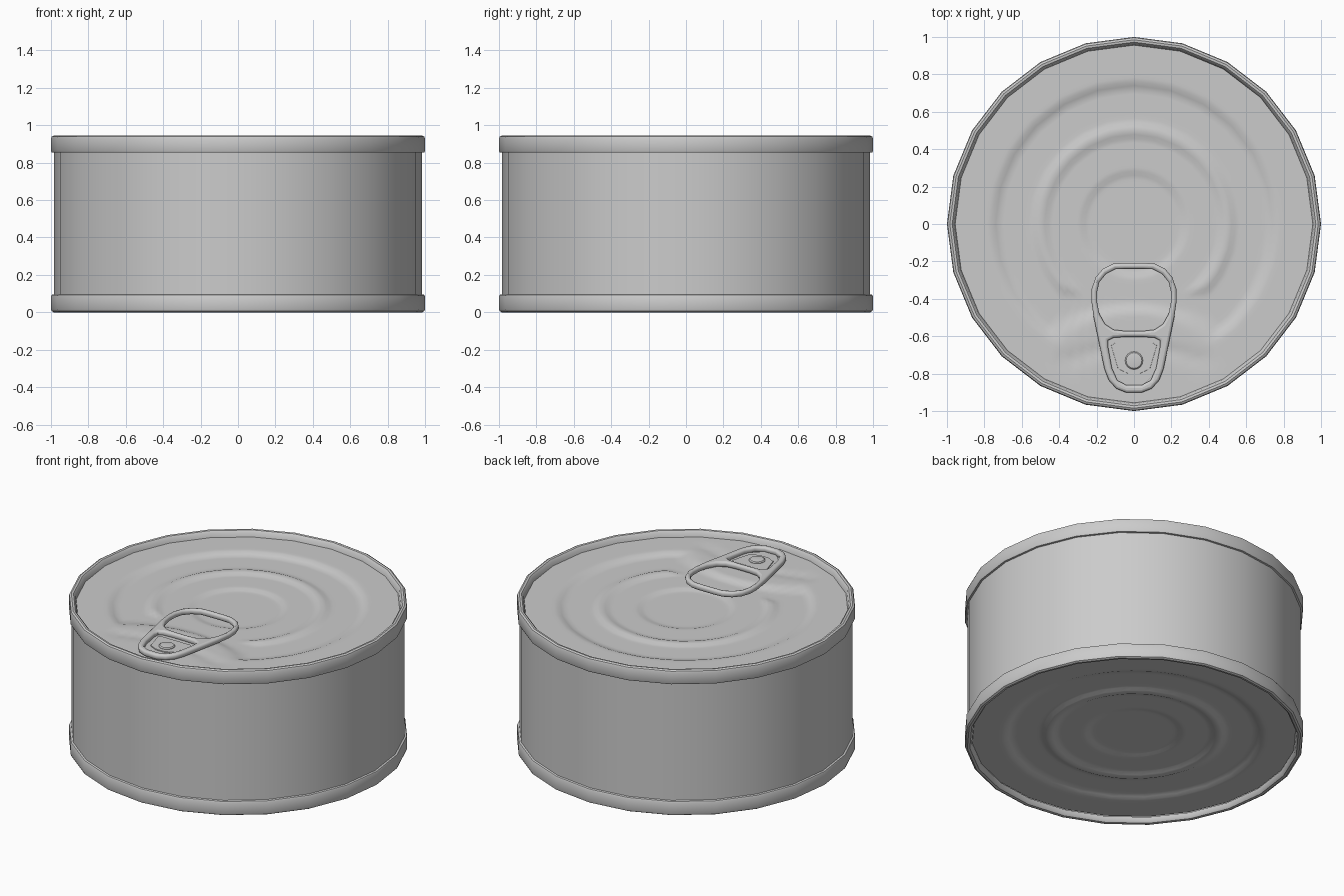
import bpy, bmesh, math

if "Cube" in bpy.data.objects:
    bpy.data.objects.remove(bpy.data.objects["Cube"])

SIDES = 24


def finish(name, bm, angle=35):
    bmesh.ops.remove_doubles(bm, verts=bm.verts, dist=1e-5)
    me = bpy.data.meshes.new(name)
    bm.to_mesh(me)
    bm.free()
    ob = bpy.data.objects.new(name, me)
    bpy.context.collection.objects.link(ob)
    smooth(ob, angle)
    return ob


def smooth(ob, angle=35):
    bpy.ops.object.select_all(action='DESELECT')
    ob.select_set(True)
    bpy.context.view_layer.objects.active = ob
    bpy.ops.object.shade_smooth_by_angle(angle=math.radians(angle))


def lathe(name, profile, sides=SIDES, centre=(0, 0)):
    bm = bmesh.new()
    rings = [[bm.verts.new((centre[0] + r * math.cos(2 * math.pi * i / sides),
                            centre[1] + r * math.sin(2 * math.pi * i / sides), z))
              for i in range(sides)] for r, z in profile]
    for a, b in zip(rings, rings[1:]):
        for i in range(sides):
            j = (i + 1) % sides
            bm.faces.new((a[i], a[j], b[j], b[i]))
    return finish(name, bm)


def step(d, width=0.03):
    # 1 inside (d < 0), 0 outside, with a soft slope between
    t = min(max(0.5 - d / (2 * width), 0), 1)
    return t * t * (3 - 2 * t)


def lid_height(x, y):
    r = math.hypot(x, y)
    panel = max(r - 0.74, 0.74 - math.hypot(x, y + 1.19))
    groove = max(abs(r - 0.50) - 0.03, -0.36 - y)
    z = 0.905 - 0.018 * step(panel)
    z += 0.012 * step(groove, 0.02) - 0.010 * step(r - 0.27, 0.02)
    # curved crease beneath the tab
    crease = max(abs(math.hypot(x, y + 1.58) - 0.92) - 0.03, abs(x) - 0.38)
    return z - 0.008 * step(crease, 0.02)


def base_height(x, y):
    r = math.hypot(x, y)
    return (0.04 + 0.018 * step(r - 0.74) - 0.014 * step(abs(r - 0.50) - 0.03, 0.02)
            + 0.010 * step(r - 0.27, 0.02))


def disc(name, radius, height, flip=False, segs=96, rings=44):
    # pressed end panel: polar grid following the 24-sided outline at its edge
    bm = bmesh.new()
    wedge = 2 * math.pi / SIDES
    grid = []
    for k in range(1, rings + 1):
        row = []
        for i in range(segs):
            a = 2 * math.pi * i / segs
            edge = math.cos(wedge / 2) / math.cos(a % wedge - wedge / 2)
            r = radius * k / rings * edge
            x, y = r * math.cos(a), r * math.sin(a)
            row.append(bm.verts.new((x, y, height(x, y))))
        grid.append(row)
    centre = bm.verts.new((0, 0, height(0, 0)))
    for i in range(segs):
        j = (i + 1) % segs
        bm.faces.new((centre, grid[0][i], grid[0][j]))
        for a, b in zip(grid, grid[1:]):
            bm.faces.new((a[i], b[i], b[j], a[j]))
    if flip:
        bmesh.ops.reverse_faces(bm, faces=bm.faces)
    return finish(name, bm)


def plate(name, halves, z, extrude, bevel):
    # mirrored 2D outlines (first solid, the rest holes), filled and rounded
    cu = bpy.data.curves.new(name, 'CURVE')
    cu.dimensions, cu.fill_mode = '2D', 'BOTH'
    cu.extrude, cu.bevel_depth, cu.bevel_resolution, cu.offset = extrude, bevel, 2, -bevel
    for half in halves:
        pts = half + [(-x, y) for x, y in reversed(half)]
        sp = cu.splines.new('POLY')
        sp.points.add(len(pts) - 1)
        for p, (x, y) in zip(sp.points, pts):
            p.co = (x, y, 0, 1)
        sp.use_cyclic_u = True
    ob = bpy.data.objects.new(name, cu)
    ob.location.z = z
    bpy.context.collection.objects.link(ob)
    bpy.ops.object.select_all(action='DESELECT')
    ob.select_set(True)
    bpy.context.view_layer.objects.active = ob
    bpy.ops.object.convert(target='MESH')
    smooth(bpy.context.view_layer.objects.active, 50)


# can wall with rolled seams at both ends
lathe("can_body", [
    (0.955, 0.035), (0.960, 0.012), (0.970, 0.002), (0.985, 0.0), (0.996, 0.006), (1.0, 0.018),
    (1.0, 0.085), (0.996, 0.093), (0.985, 0.096),
    (0.985, 0.853), (0.996, 0.855), (1.0, 0.863),
    (1.0, 0.928), (0.996, 0.939), (0.985, 0.945), (0.972, 0.943), (0.962, 0.932), (0.955, 0.900)])

# pressed lid and base
disc("lid", 0.958, lid_height)
disc("base", 0.958, base_height, flip=True)

# pull tab: outer outline, finger hole, nose opening
outer = [(0.06, -0.208), (0.11, -0.212), (0.165, -0.238), (0.205, -0.285), (0.226, -0.345),
         (0.228, -0.41), (0.215, -0.50), (0.158, -0.775), (0.135, -0.835), (0.095, -0.88),
         (0.04, -0.902)]
finger = [(0.05, -0.240), (0.10, -0.242), (0.15, -0.268), (0.185, -0.31), (0.197, -0.36),
          (0.197, -0.42), (0.185, -0.48), (0.155, -0.535), (0.11, -0.565), (0.05, -0.572)]
nose = [(0.05, -0.604), (0.11, -0.608), (0.138, -0.622), (0.138, -0.66), (0.118, -0.77),
        (0.09, -0.835), (0.04, -0.862)]
plate("pull_tab", [outer, finger, nose], 0.923, 0.004, 0.014)

# sunken floor of the nose and the tongue around the rivet
plate("tab_floor", [[(0.14, -0.60), (0.14, -0.66), (0.12, -0.79), (0.04, -0.87)]],
      0.908, 0.004, 0.001)
plate("rivet_tongue", [[(0.10, -0.635), (0.122, -0.65), (0.085, -0.775), (0.03, -0.80)]],
      0.913, 0.004, 0.002)

# rivet
lathe("rivet", [(0.048, 0.900), (0.048, 0.922), (0.042, 0.928), (0.030, 0.930), (0.0, 0.930)],
      16, (0, -0.73))
